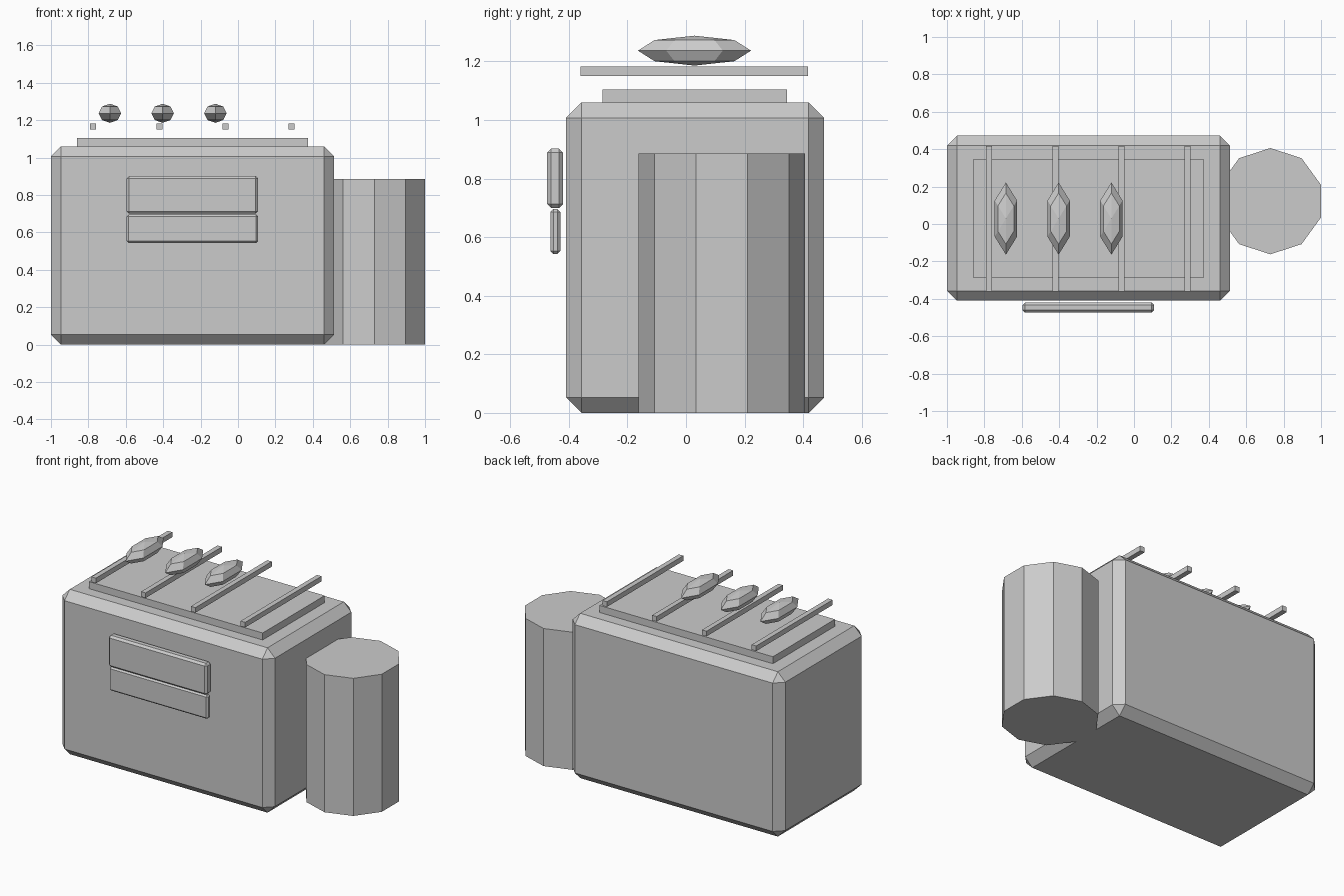
import bpy

old = bpy.data.objects.get("Cube")
if old:
    bpy.data.objects.remove(old, do_unlink=True)

# Single plain material
grey = bpy.data.materials.new("plain grey")
grey.use_nodes = True
grey.diffuse_color = (0.6, 0.6, 0.6, 1)
grey.node_tree.nodes["Principled BSDF"].inputs["Base Color"].default_value = (0.6, 0.6, 0.6, 1)


def finish(name):
    obj = bpy.context.object
    obj.name = name
    obj.data.materials.append(grey)
    bpy.ops.object.transform_apply(location=False, rotation=False, scale=True)
    return obj


def box(name, xs, ys, zs, bevel=0):
    """Box between the given limits, with an optional flat chamfer."""
    limits = (xs, ys, zs)
    bpy.ops.mesh.primitive_cube_add(size=1, location=[(a + b) / 2 for a, b in limits])
    bpy.context.object.scale = [b - a for a, b in limits]
    obj = finish(name)
    if bevel:
        mod = obj.modifiers.new("chamfer", "BEVEL")
        mod.width = bevel
        mod.segments = 1
    return obj


# Cooker body and hot plate
box("body", (-1, 0.513), (-0.41, 0.472), (0, 1.06), 0.053)
box("hot_plate", (-0.86, 0.375), (-0.285, 0.345), (1.055, 1.105))

# Front panels
box("upper_panel", (-0.595, 0.107), (-0.474, -0.42), (0.7, 0.902), 0.013)
box("lower_panel", (-0.595, 0.107), (-0.463, -0.429), (0.543, 0.696), 0.01)

# Grill bars
for i in range(4):
    x = -0.775 + i * 0.354
    box(f"grill_bar_{i + 1}", (x - 0.016, x + 0.016), (-0.36, 0.416), (1.15, 1.183))

# Sausages lying across the grill
for i in range(3):
    bpy.ops.mesh.primitive_uv_sphere_add(segments=6, ring_count=4, radius=1,
                                         location=(-0.685 + i * 0.282, 0.029, 1.237))
    obj = bpy.context.object
    # Keep a point of the hexagon on the long axis
    widest = max(v.co.y for v in obj.data.vertices)
    if widest < 0.95:
        obj.rotation_euler.z = 1.5707963
        bpy.ops.object.transform_apply(location=False, rotation=True, scale=False)
    obj.scale = (0.069, 0.193, 0.051)
    finish(f"sausage_{i + 1}")

# Side barrel
bpy.ops.mesh.primitive_cylinder_add(vertices=10, radius=0.284, depth=0.885,
                                    location=(0.729, 0.122, 0.4425))
finish("side_barrel")
